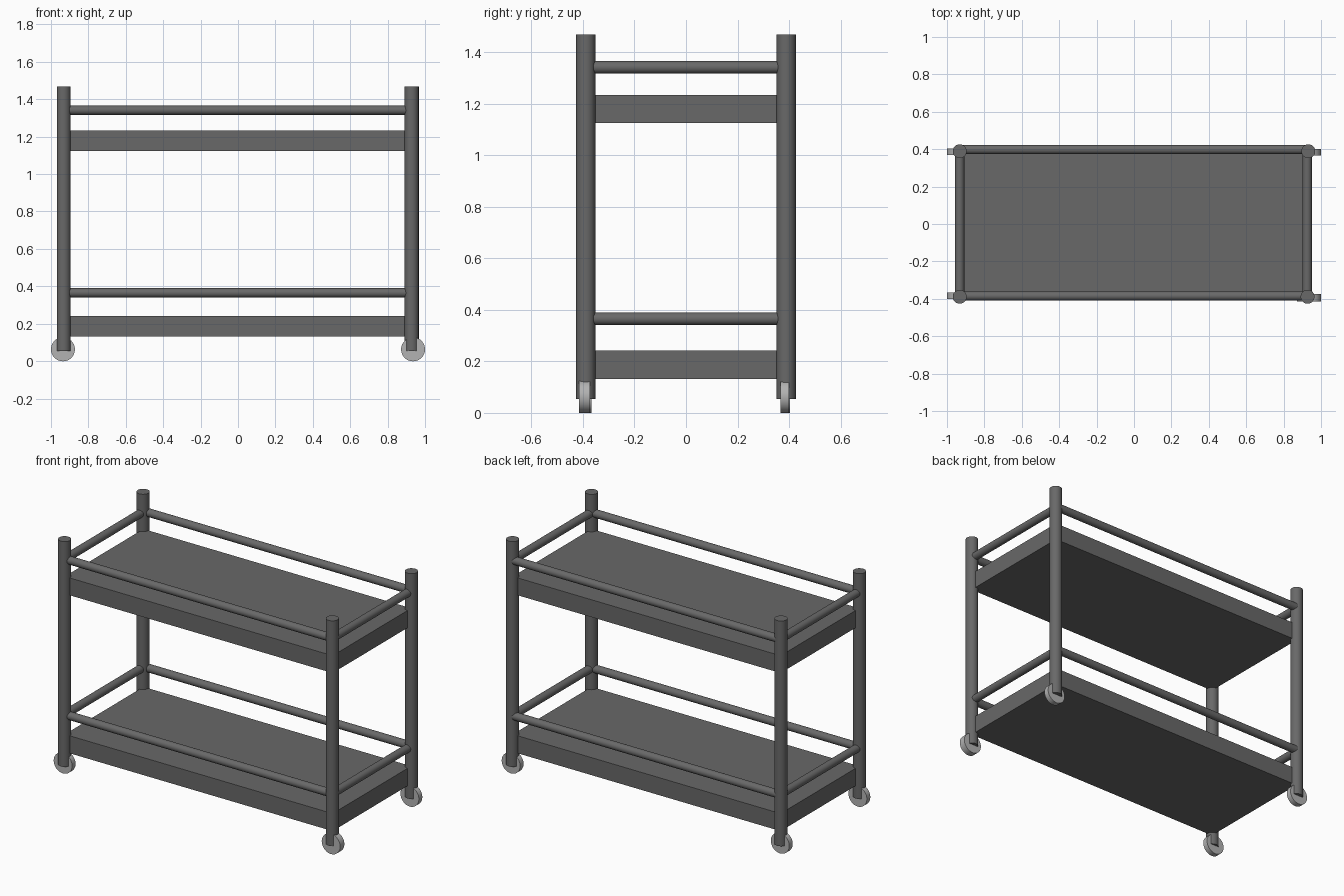
import bpy
from math import radians
from mathutils import Vector

if "Cube" in bpy.data.objects:
    bpy.data.objects.remove(bpy.data.objects["Cube"])


def material(name, value):
    m = bpy.data.materials.new(name)
    m.diffuse_color = (value, value, value, 1)
    m.use_nodes = True
    m.node_tree.nodes["Principled BSDF"].inputs["Base Color"].default_value = m.diffuse_color
    return m


DARK = material("dark_metal", 0.14)
LIGHT = material("light_rubber", 0.45)


def rod(name, a, b, radius, mat=DARK, sides=48):
    a, b = Vector(a), Vector(b)
    d = b - a
    bpy.ops.mesh.primitive_cylinder_add(
        vertices=sides, radius=radius, depth=d.length, location=(a + b) / 2,
        rotation=d.to_track_quat('Z', 'Y').to_euler())
    ob = bpy.context.object
    ob.name = name
    ob.data.materials.append(mat)
    bpy.ops.object.shade_smooth_by_angle(angle=radians(35))


def box(name, size, centre):
    bpy.ops.mesh.primitive_cube_add(size=1, location=centre)
    ob = bpy.context.object
    ob.name = name
    ob.scale = size
    bpy.ops.object.transform_apply(location=False, rotation=False, scale=True)
    ob.data.materials.append(DARK)


# Corner posts, each with a wheel: name, x, y, wheel y, wheel width
corners = [
    ("front_left", -0.932, -0.389, -0.383, 0.034),
    ("front_right", 0.928, -0.389, -0.394, 0.042),
    ("back_left", -0.932, 0.389, 0.387, 0.034),
    ("back_right", 0.932, 0.389, 0.383, 0.034),
]
for name, x, y, wy, w in corners:
    rod(name + "_post", (x, y, 0.054), (x, y, 1.468), 0.037)
    wx = 0.936 if x > 0 else -0.936
    rod(name + "_wheel", (wx, wy - w / 2, 0.063), (wx, wy + w / 2, 0.063),
        0.064, LIGHT)

# Two tiers: solid shelf with a guard rail on all four sides
for tier, bottom, top, rail_z in (("lower", 0.132, 0.242, 0.365),
                                  ("upper", 1.124, 1.233, 1.341)):
    box(tier + "_shelf", (1.86, 0.78, top - bottom), (0, 0, (top + bottom) / 2))
    for side, y in (("front", -0.385), ("back", 0.398)):
        rod(f"{tier}_{side}_rail", (-0.925, y, rail_z), (0.925, y, rail_z), 0.0245)
    for side, x in (("left", -0.932), ("right", 0.926)):
        rod(f"{tier}_{side}_rail", (x, -0.385, rail_z), (x, 0.385, rail_z), 0.0245)
